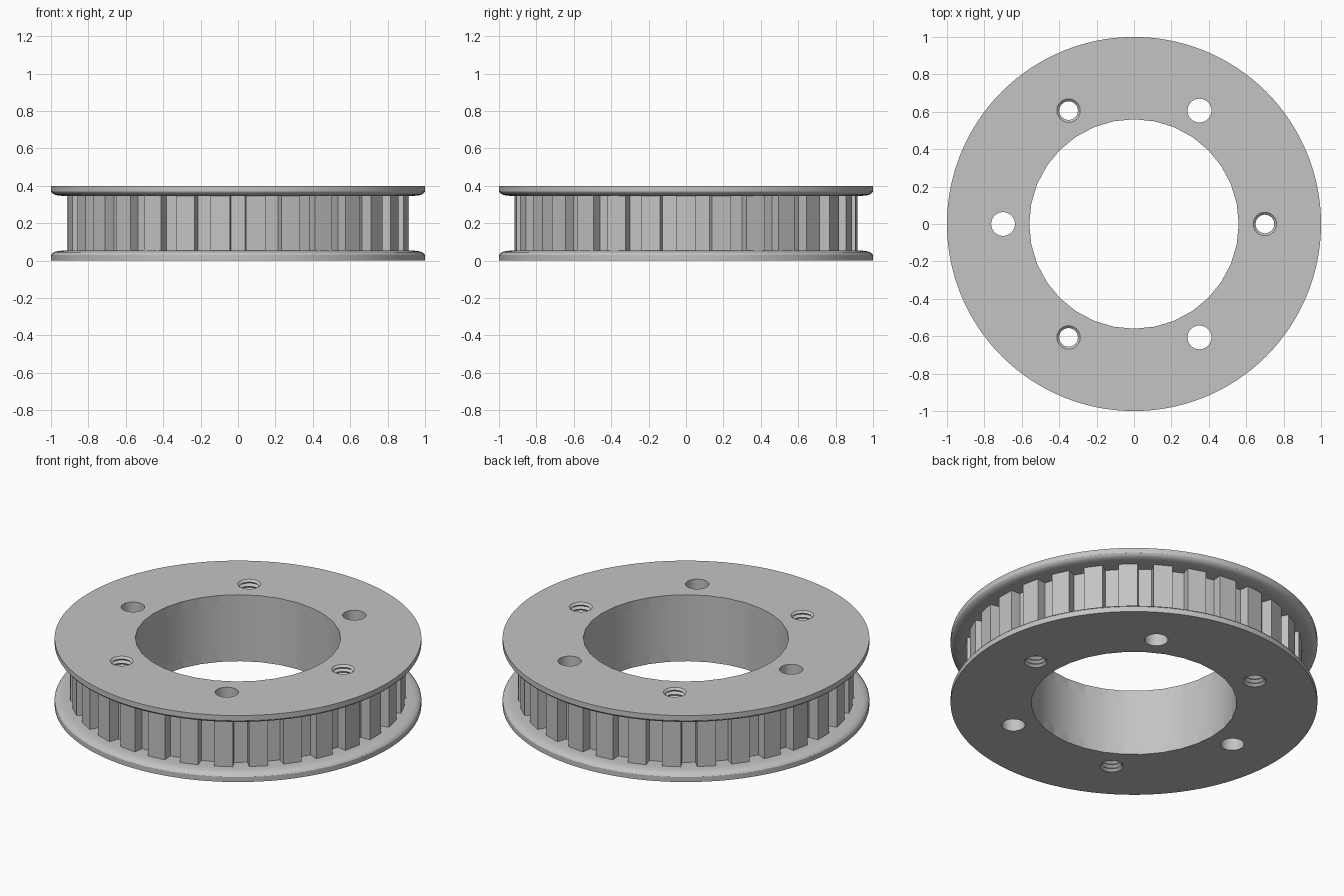
import bpy, bmesh
from math import sin, cos, pi, radians
from mathutils import Matrix

if "Cube" in bpy.data.objects:
    bpy.data.objects.remove(bpy.data.objects["Cube"], do_unlink=True)

HEIGHT, FLANGE = 0.40, 0.05
TEETH, TIP_R, ROOT_R = 30, 0.917, 0.859
HOLE_R, HOLE_CIRCLE = 0.064, 0.70

metal = bpy.data.materials.new("plain grey metal")
metal.use_nodes = True
GREY = (0.55, 0.55, 0.55, 1)
metal.diffuse_color = GREY
metal.node_tree.nodes["Principled BSDF"].inputs["Base Color"].default_value = GREY


def make_object(name, bm):
    bmesh.ops.recalc_face_normals(bm, faces=bm.faces)
    mesh = bpy.data.meshes.new(name)
    bm.to_mesh(mesh)
    bm.free()
    obj = bpy.data.objects.new(name, mesh)
    bpy.context.collection.objects.link(obj)
    return obj


def lathe(name, profile, steps, offset=(0, 0, 0)):
    """Spin an axis-to-axis profile of (radius, height) into a closed solid."""
    bm = bmesh.new()
    verts = [bm.verts.new((r, 0, z)) for r, z in profile]
    edges = [bm.edges.new(pair) for pair in zip(verts, verts[1:])]
    bmesh.ops.spin(bm, geom=verts + edges, cent=(0, 0, 0), axis=(0, 0, 1),
                   angle=2 * pi, steps=steps)
    bmesh.ops.remove_doubles(bm, verts=bm.verts, dist=1e-5)
    bmesh.ops.transform(bm, matrix=Matrix.Translation(offset), verts=bm.verts)
    return make_object(name, bm)


# Flanges: flat outer face, straight rim, rounded inner lip
rim = [(0, 0), (1, 0), (1, 0.03), (0.995, 0.038), (0.985, 0.045),
       (0.97, 0.05), (0.945, 0.053), (0.90, 0.053), (0, 0.053)]
parts = [lathe("bottom_flange", rim, 128),
         lathe("top_flange", [(r, HEIGHT - z) for r, z in rim], 128)]

# Toothed ring between the flanges
bm = bmesh.new()
outline = []
for i in range(TEETH):
    mid = 2 * pi * i / TEETH
    for radius, shift in ((ROOT_R, -0.062), (TIP_R, -0.057), (TIP_R, 0.057), (ROOT_R, 0.062)):
        a = mid + shift
        outline.append(bm.verts.new((radius * cos(a), radius * sin(a), FLANGE)))
base = bm.faces.new(outline)
top = bmesh.ops.extrude_face_region(bm, geom=[base])["geom"]
bmesh.ops.translate(bm, vec=(0, 0, HEIGHT - 2 * FLANGE),
                    verts=[v for v in top if isinstance(v, bmesh.types.BMVert)])
parts.append(make_object("toothed_ring", bm))

# Cutters: central bore, three plain holes and three threaded holes
low, high = -0.1, HEIGHT + 0.1


def plain(radius):
    return [(0, low), (radius, low), (radius, high), (0, high)]


half_pitch = HEIGHT / 32
thread = [(HOLE_R if k % 2 == 0 else 0.05, (k - 2) * half_pitch + 0.001) for k in range(37)]
thread = [(0, thread[0][1])] + thread + [(0, thread[-1][1])]

cutters = [lathe("bore_cutter", plain(0.56), 32)]
for i in range(6):
    a = radians(60 * i)
    spot = (HOLE_CIRCLE * cos(a), HOLE_CIRCLE * sin(a), 0)
    shape = plain(HOLE_R) if i % 2 else thread
    cutters.append(lathe("hole_cutter", shape, 24, spot))

# Cut every part, then colour and shade it
for part in parts:
    for cutter in cutters:
        cutter.hide_render = True
        cut = part.modifiers.new("cut", 'BOOLEAN')
        cut.operation, cut.solver, cut.object = 'DIFFERENCE', 'EXACT', cutter
    bpy.context.view_layer.update()
    graph = bpy.context.evaluated_depsgraph_get()
    result = bpy.data.meshes.new_from_object(part.evaluated_get(graph))
    part.modifiers.clear()
    part.data = result
    result.materials.clear()
    result.materials.append(metal)
    for face in result.polygons:
        face.material_index = 0

for cutter in cutters:
    bpy.data.objects.remove(cutter, do_unlink=True)

bpy.ops.object.select_all(action='DESELECT')
for part in parts:
    part.select_set(True)
bpy.context.view_layer.objects.active = parts[0]
bpy.ops.object.shade_smooth_by_angle(angle=radians(28))
